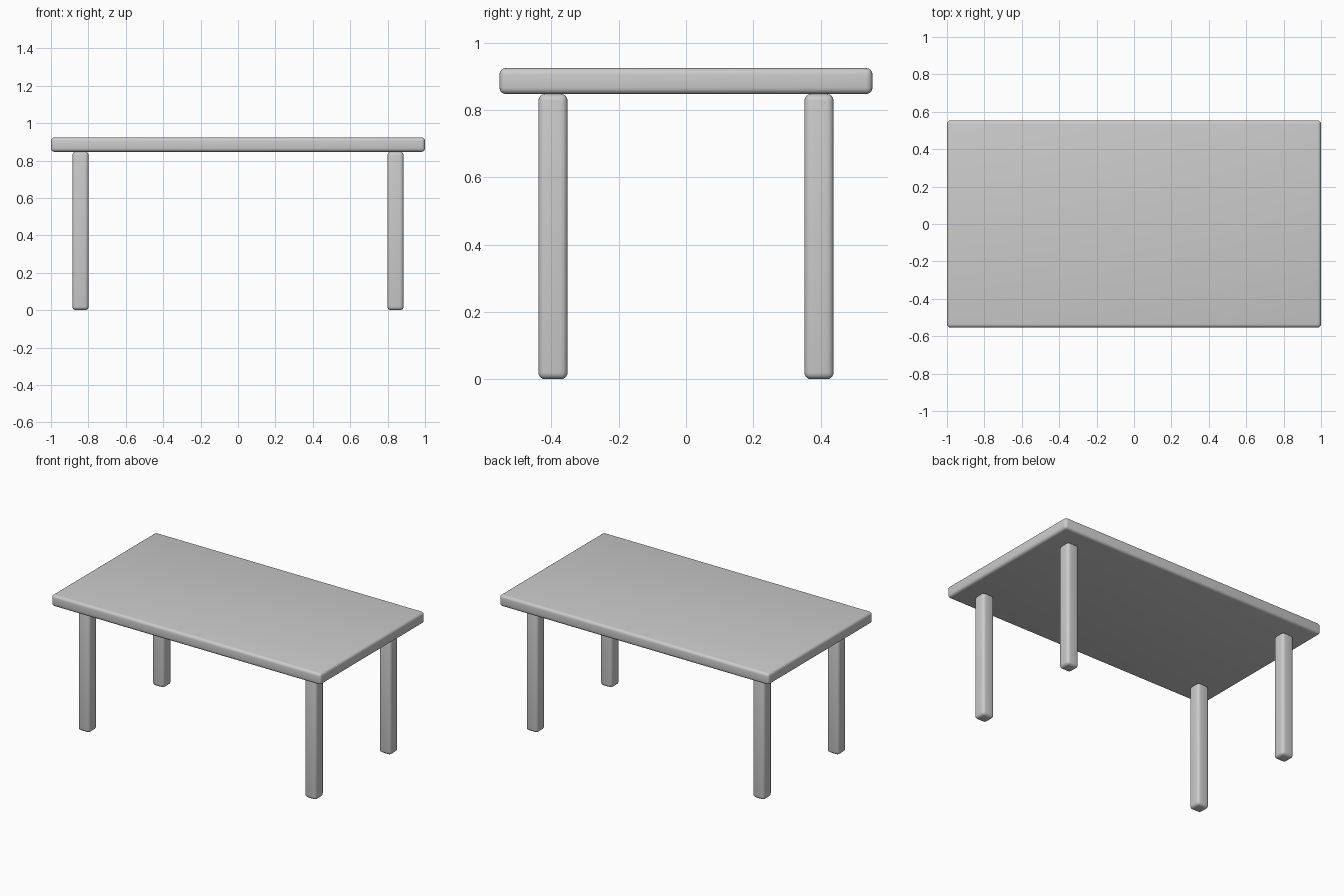
import bpy

if "Cube" in bpy.data.objects:
    bpy.data.objects.remove(bpy.data.objects["Cube"])


def rounded_box(name, center, size, radius):
    """Box with softly rounded edges."""
    bpy.ops.mesh.primitive_cube_add(size=1, location=center)
    obj = bpy.context.object
    obj.name = name
    obj.scale = size
    bpy.ops.object.transform_apply(location=False, rotation=False, scale=True)
    bevel = obj.modifiers.new("rounded_edges", 'BEVEL')
    bevel.width = radius
    bevel.segments = 4
    bpy.ops.object.modifier_apply(modifier=bevel.name)
    bpy.ops.object.shade_smooth_by_angle()
    return obj


LEG_HEIGHT = 0.847
TOP_THICKNESS = 0.077
LEG_WIDTH = 0.087

# Table top
rounded_box("table_top", (0, 0, LEG_HEIGHT + TOP_THICKNESS / 2),
            (2.0, 1.108, TOP_THICKNESS), 0.019)

# Four square legs, inset from the corners
for side, sx in (("left", -1), ("right", 1)):
    for end, sy in (("front", -1), ("back", 1)):
        rounded_box(f"{end}_{side}_leg",
                    (sx * 0.842, sy * 0.395, LEG_HEIGHT / 2),
                    (LEG_WIDTH, LEG_WIDTH, LEG_HEIGHT), 0.02)
